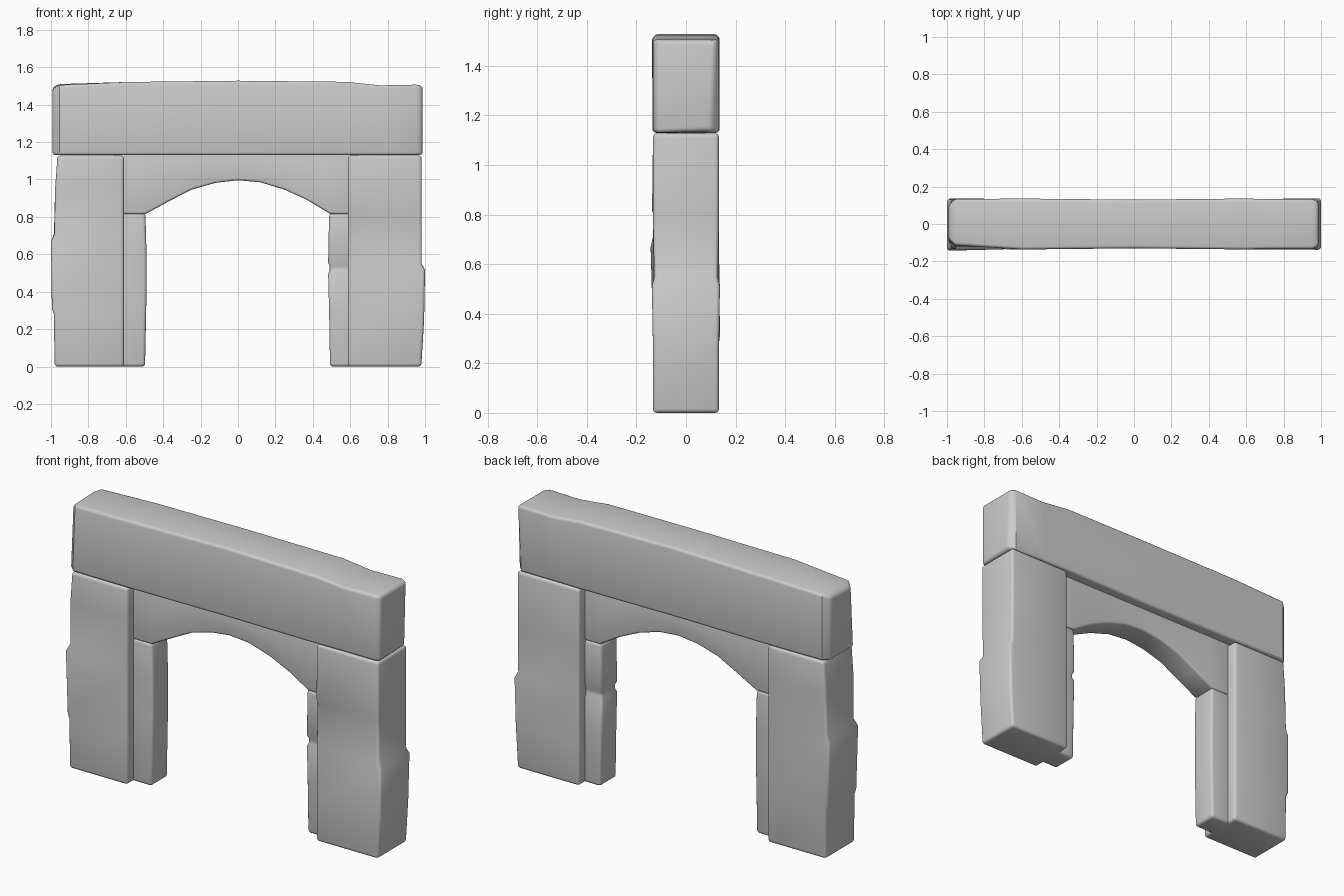
import bpy
import bmesh
import math

cube = bpy.data.objects.get("Cube")
if cube:
    bpy.data.objects.remove(cube, do_unlink=True)

stone = bpy.data.materials.new("grey_stone")
stone.use_nodes = True
grey = (0.6, 0.6, 0.6, 1)
stone.diffuse_color = grey
stone.node_tree.nodes["Principled BSDF"].inputs["Base Color"].default_value = grey


def loft(name, axis, rings, nudges=(), bevel=0.016):
    """Worn stone block: rectangular rings (t, a0, a1, b0, b1) joined along an axis.
    A nudge (ring, corner, da, db) moves one corner to form a chipped ledge."""
    corners = [[[a0, b0], [a1, b0], [a1, b1], [a0, b1]] for _, a0, a1, b0, b1 in rings]
    for ring, corner, da, db in nudges:
        corners[ring][corner][0] += da
        corners[ring][corner][1] += db
    bm = bmesh.new()
    loops = []
    for (t, *_), ring in zip(rings, corners):
        loops.append([bm.verts.new((t, a, b) if axis == "x" else (a, b, t)) for a, b in ring])
    bm.faces.new(loops[0])
    bm.faces.new(loops[-1])
    for low, high in zip(loops, loops[1:]):
        for i in range(4):
            j = (i + 1) % 4
            bm.faces.new((low[i], low[j], high[j], high[i]))
    bmesh.ops.recalc_face_normals(bm, faces=bm.faces)
    # Round the long edges and the rims of both ends
    edges = [bm.edges.get((low[i], high[i])) for low, high in zip(loops, loops[1:]) for i in range(4)]
    for loop in (loops[0], loops[-1]):
        edges += [bm.edges.get((loop[i], loop[(i + 1) % 4])) for i in range(4)]
    bmesh.ops.bevel(bm, geom=edges, offset=bevel, segments=3, profile=0.5,
                    affect="EDGES", clamp_overlap=True)
    mesh = bpy.data.meshes.new(name)
    bm.to_mesh(mesh)
    bm.free()
    mesh.materials.append(stone)
    obj = bpy.data.objects.new(name, mesh)
    bpy.context.collection.objects.link(obj)
    bpy.ops.object.select_all(action="DESELECT")
    obj.select_set(True)
    bpy.context.view_layer.objects.active = obj
    bpy.ops.object.shade_smooth_by_angle(angle=math.radians(35))
    return obj


DEPTH = 0.133   # half depth of the outer stones
INNER = 0.075   # half depth of the recessed stones

# Outer pillars with worn outer sides; ring = (height, outer or inner x of each side)
right_profile = [(0, -0.98), (0.28, -0.985), (0.31, -0.995), (0.67, -1.0),
                 (0.71, -0.984), (0.95, -0.978), (1.128, -0.965)]
loft("right_pillar", "z", [(z, x, -0.61, -DEPTH, DEPTH) for z, x in right_profile],
     [(3, 0, 0, -0.01), (4, 0, 0.003, 0.004), (2, 3, 0, 0.004)])

left_profile = [(0, 0.98), (0.25, 0.995), (0.515, 1.0), (0.55, 0.982),
                (0.79, 0.982), (0.815, 0.982), (1.128, 0.982)]
loft("left_pillar", "z", [(z, 0.587, x, -DEPTH, DEPTH) for z, x in left_profile],
     [(2, 1, 0, -0.005), (3, 1, 0, 0.005), (2, 2, 0, 0.004), (3, 2, 0, -0.004),
      (4, 0, 0, 0.006), (5, 0, 0, -0.004)])

# Lintel laid along x with an uneven top and a chipped end
lintel_profile = [(-0.992, 0.1, 1.495), (-0.955, DEPTH, 1.51), (-0.6, 0.136, 1.521),
                  (0, 0.13, 1.528), (0.58, 0.136, 1.522), (0.76, DEPTH, 1.503),
                  (0.955, DEPTH, 1.507), (0.987, 0.12, 1.5)]
loft("lintel", "x", [(x, -y, y, 1.13, z) for x, y, z in lintel_profile],
     [(0, 3, 0.02, -0.01), (1, 3, 0.02, -0.005), (7, 1, -0.02, 0.01)])

# Recessed inner jambs
loft("right_jamb", "z", [(z, -0.66, x, -INNER, INNER) for z, x in
     ((0, -0.497), (0.4, -0.489), (0.6, -0.489), (0.818, -0.495))])
loft("left_jamb", "z", [(z, x, 0.64, -y, y) for z, x, y in
     ((0, 0.492, INNER), (0.3, 0.487, INNER), (0.495, 0.482, INNER), (0.515, 0.491, 0.067),
      (0.535, 0.491, 0.067), (0.555, 0.482, INNER), (0.818, 0.487, INNER))])

# Recessed arch panel with a faceted curved underside
arch = [(-0.66, 0.815), (-0.495, 0.815), (-0.37, 0.883), (-0.25, 0.945), (-0.12, 0.982),
        (0, 0.996), (0.12, 0.985), (0.25, 0.945), (0.37, 0.89), (0.495, 0.815), (0.64, 0.815)]
loft("arch_panel", "x", [(x, -INNER, INNER, z, 1.15) for x, z in arch], bevel=0.012)
